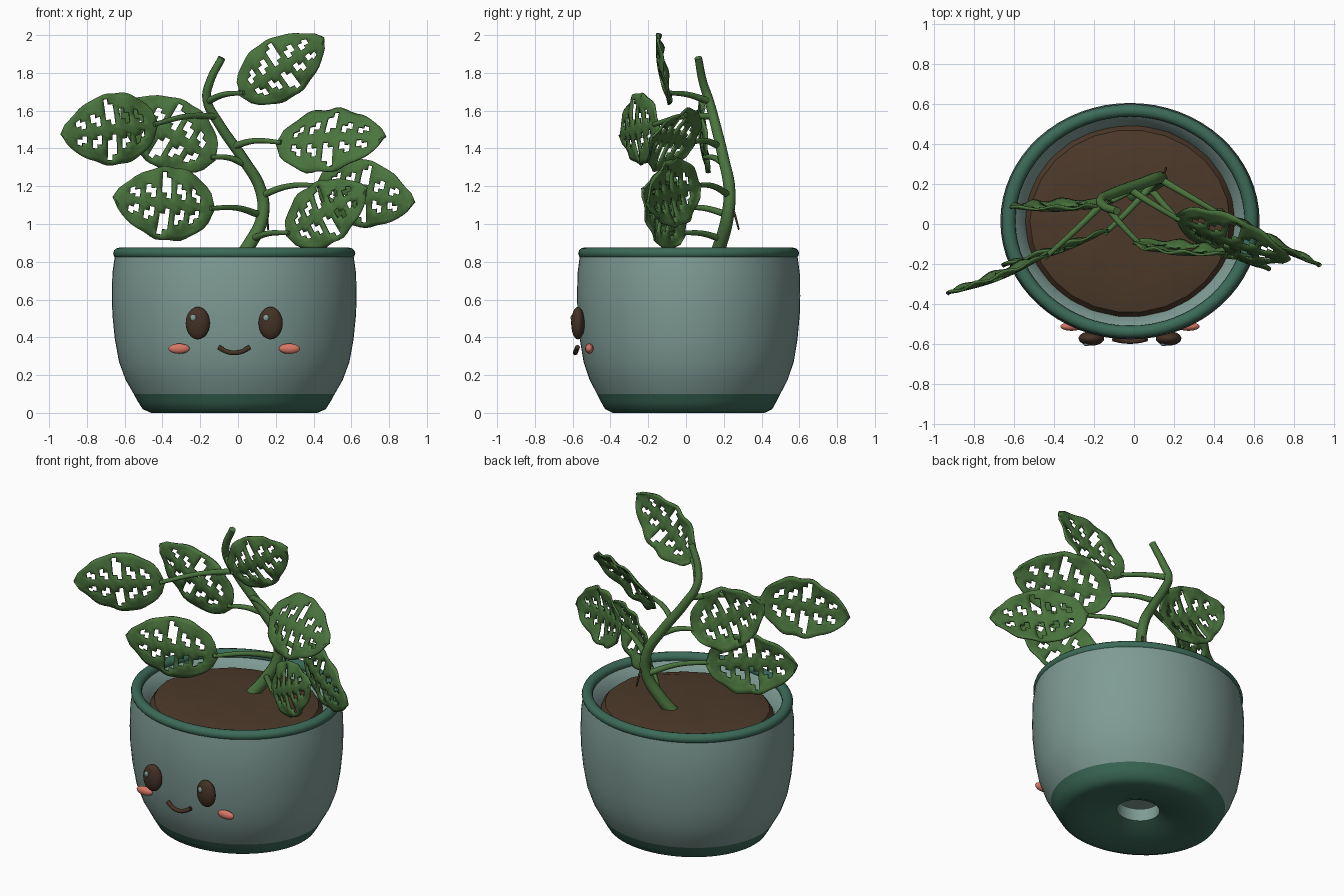
import bpy, bmesh, math, random
from mathutils import Vector, Matrix

random.seed(4)
if "Cube" in bpy.data.objects:
    bpy.data.objects.remove(bpy.data.objects["Cube"])

CX, CY, RATIO = -0.02, 0.014, 0.912   # pot centre and its oval ratio


def material(name, *rgb):
    col = [(c / 255) ** 2.2 for c in rgb] + [1]
    m = bpy.data.materials.new(name)
    m.use_nodes = True
    m.diffuse_color = col
    m.node_tree.nodes["Principled BSDF"].inputs["Base Color"].default_value = col
    return m


GLAZE = material("sage glaze", 126, 154, 147)
GREEN = material("dark green glaze", 62, 106, 89)
LEAF = material("leaf green", 76, 116, 64)
SOIL = material("soil brown", 78, 60, 46)
DARK = material("dark brown", 70, 53, 42)
BLUSH = material("coral blush", 214, 118, 102)


def make(name, bm, *mats):
    mesh = bpy.data.meshes.new(name)
    bm.to_mesh(mesh)
    bm.free()
    ob = bpy.data.objects.new(name, mesh)
    bpy.context.collection.objects.link(ob)
    for m in mats:
        mesh.materials.append(m)
    bpy.ops.object.select_all(action='DESELECT')
    ob.select_set(True)
    bpy.context.view_layer.objects.active = ob
    bpy.ops.object.shade_smooth_by_angle(angle=math.radians(40))
    return ob


def lathe(name, profile, *mats, closed=False, steps=64):
    bm = bmesh.new()
    vs = [bm.verts.new((r, 0, z)) for r, z in profile]
    pairs = list(zip(vs, vs[1:] + vs[:1])) if closed else list(zip(vs, vs[1:]))
    edges = [bm.edges.new(p) for p in pairs]
    bmesh.ops.spin(bm, geom=vs + edges, axis=(0, 0, 1), cent=(0, 0, 0),
                   steps=steps, angle=math.tau)
    bmesh.ops.remove_doubles(bm, verts=bm.verts, dist=0.0005)
    bmesh.ops.recalc_face_normals(bm, faces=bm.faces)
    bmesh.ops.transform(bm, verts=bm.verts,
                        matrix=Matrix.Translation((CX, CY, 0)) @ Matrix.Diagonal((1, RATIO, 1, 1)))
    return make(name, bm, *mats)


def ellipsoid(name, loc, size, mat):
    bm = bmesh.new()
    bmesh.ops.create_uvsphere(bm, u_segments=24, v_segments=14, radius=1)
    bmesh.ops.transform(bm, verts=bm.verts,
                        matrix=Matrix.Translation(loc) @ Matrix.Diagonal((*size, 1)))
    return make(name, bm, mat)


def tube(name, points, r0, r1, mat):
    """Tapered round tube along a smooth path."""
    cu = bpy.data.curves.new(name, 'CURVE')
    cu.dimensions = '3D'
    cu.bevel_depth = 1
    cu.bevel_resolution = 3
    cu.use_fill_caps = True
    cu.resolution_u = 6
    sp = cu.splines.new('BEZIER')
    sp.bezier_points.add(len(points) - 1)
    for i, (bp, p) in enumerate(zip(sp.bezier_points, points)):
        bp.co = p
        bp.radius = r0 + (r1 - r0) * i / (len(points) - 1)
        bp.handle_left_type = bp.handle_right_type = 'AUTO'
    cu.materials.append(mat)
    ob = bpy.data.objects.new(name, cu)
    bpy.context.collection.objects.link(ob)
    return ob


# Pot: drain hole, foot, outer wall, inner wall, floor
pot = lathe("pot", [(0.13, 0.14), (0.13, 0.06), (0.2, 0.03), (0.33, 0.005), (0.44, 0),
                    (0.485, 0.02), (0.51, 0.06), (0.532, 0.1), (0.575, 0.175), (0.61, 0.27),
                    (0.632, 0.39), (0.645, 0.52), (0.648, 0.62), (0.645, 0.74), (0.632, 0.83),
                    (0.6, 0.85), (0.575, 0.83), (0.53, 0.78), (0.5, 0.7), (0.4, 0.2), (0, 0.14)],
            GLAZE, GREEN)
for f in pot.data.polygons:
    outside = f.center.z < 0.1 and Vector((f.center.x - CX, f.center.y - CY)).length > 0.1
    f.material_index = int(outside)

# Rolled rim
ring = [(0.607 + 0.034 * math.cos(a * math.tau / 12), 0.845 + 0.03 * math.sin(a * math.tau / 12))
        for a in range(12)]
lathe("rim", ring, GREEN, closed=True)

# Soil mound
soil = lathe("soil", [(0, 0.825), (0.25, 0.82), (0.42, 0.81), (0.5, 0.795), (0.525, 0.76)],
             SOIL, steps=26)
for v in soil.data.vertices:
    v.co.z += random.uniform(-0.006, 0.006)

# Face
for label, s in (("right", -1), ("left", 1)):
    x = CX + s * 0.193
    ellipsoid(label + "_eye", (x, -0.572, 0.475), (0.064, 0.036, 0.086), DARK)
    ellipsoid(label + "_eye_glint", (x - 0.024, -0.601, 0.503), (0.016, 0.01, 0.018), GLAZE)
    ellipsoid(label + "_cheek", (CX + s * 0.292, -0.512, 0.34), (0.056, 0.022, 0.027), BLUSH)
mouth = [(CX + 0.083 * k, -0.586 + 0.012 * k * k, 0.318 + 0.03 * k * k) for k in (-1, -0.5, 0, 0.5, 1)]
tube("mouth", mouth, 0.013, 0.013, DARK)

# Main stem and the small dry twig behind it
tube("main_stem", [(-0.01, 0.14, 0.79), (0.06, 0.18, 0.89), (0.13, 0.22, 1.04), (0.12, 0.23, 1.18),
                   (0.03, 0.2, 1.34), (-0.1, 0.155, 1.53), (-0.165, 0.12, 1.66),
                   (-0.15, 0.09, 1.75), (-0.085, 0.065, 1.88)], 0.038, 0.02, LEAF)
tube("dry_twig", [(0.13, 0.23, 1.13), (0.15, 0.255, 1.06), (0.16, 0.28, 0.97)], 0.008, 0.005, DARK)


def leaf(name, base, tip, side, half, nu=20, nk=7):
    """Cupped leaf blade with stepped slots on both sides of the midrib."""
    base, tip = Vector(base), Vector(tip)
    axis = tip - base
    side = Vector(side)
    side = (side - side.project(axis)).normalized()
    normal = axis.cross(side).normalized()
    if normal.y > 0:
        normal = -normal
    bm = bmesh.new()
    grid = []
    for i in range(nu + 1):
        t = i / nu
        w = half * max(0, math.sin(math.pi * t ** 0.85)) ** 0.66
        w *= 1 + 0.025 * math.sin(26 * t)
        row = []
        for j in range(-nk, nk + 1):
            v = j / nk
            bulge = 0.03 * math.sin(math.pi * t) * (1 - v * v) - 0.015
            ripple = 0.009 * v * v * math.sin(22 * t + 2 * v)
            row.append(bm.verts.new(base + axis * t + side * v * w + normal * (bulge + ripple)))
        grid.append(row)
    for i in range(nu):
        for j in range(2 * nk):
            k = j - nk if j >= nk else nk - 1 - j     # cells away from the midrib
            slot, part = divmod(i - 3, 3)
            reach = (3, 4, 5, 4, 3)[slot] if 0 <= slot < 5 else 0
            first = 1 if part == 0 else 2
            if part < 2 and first <= k < reach + part - (slot % 2):
                continue
            bm.faces.new((grid[i][j], grid[i + 1][j], grid[i + 1][j + 1], grid[i][j + 1]))
    bmesh.ops.remove_doubles(bm, verts=bm.verts, dist=0.002)
    bmesh.ops.delete(bm, geom=[v for v in bm.verts if not v.link_faces], context='VERTS')
    bmesh.ops.recalc_face_normals(bm, faces=bm.faces)
    ob = make(name, bm, LEAF)
    mod = ob.modifiers.new("thickness", 'SOLIDIFY')
    mod.thickness = 0.012
    mod.offset = 0


# Leaves: name, point on the stem, blade base, blade tip, edge direction, half width
LEAVES = [
    ("top", (-0.16, 0.12, 1.65), (0.01, -0.1, 1.68), (0.455, -0.16, 1.98), (-0.6, -0.1, 0.8), 0.165),
    ("upper_left", (-0.03, 0.18, 1.41), (0.2, 0.03, 1.43), (0.775, -0.19, 1.47), (0.05, 0.2, 0.34), 0.195),
    ("upper_right", (-0.12, 0.14, 1.57), (-0.42, -0.16, 1.53), (-0.93, -0.36, 1.47), (0.05, 0, 0.4), 0.19),
    ("back_right", (0.03, 0.2, 1.32), (-0.12, 0.1, 1.34), (-0.62, 0.07, 1.63), (0.3, -0.05, 0.6), 0.19),
    ("lower_right", (0.11, 0.22, 1.05), (-0.12, -0.04, 1.08), (-0.655, -0.22, 1.14), (0, 0, 1), 0.195),
    ("lower_left", (0.07, 0.19, 0.92), (0.25, -0.02, 0.94), (0.675, -0.24, 1.19), (-0.3, 0.2, 0.6), 0.17),
    ("outer_left", (0.12, 0.23, 1.15), (0.41, 0.06, 1.21), (0.925, -0.22, 1.11), (0.05, -0.05, 0.4), 0.18),
]
for name, root, base, tip, side, half in LEAVES:
    leaf(name + "_leaf", base, tip, side, half)
    a, b = Vector(root), Vector(base)
    mid = a.lerp(b, 0.5) + Vector((0, 0, 0.02))
    tube(name + "_leaf_stalk", [a, mid, b.lerp(Vector(tip), 0.05)], 0.019, 0.012, LEAF)
